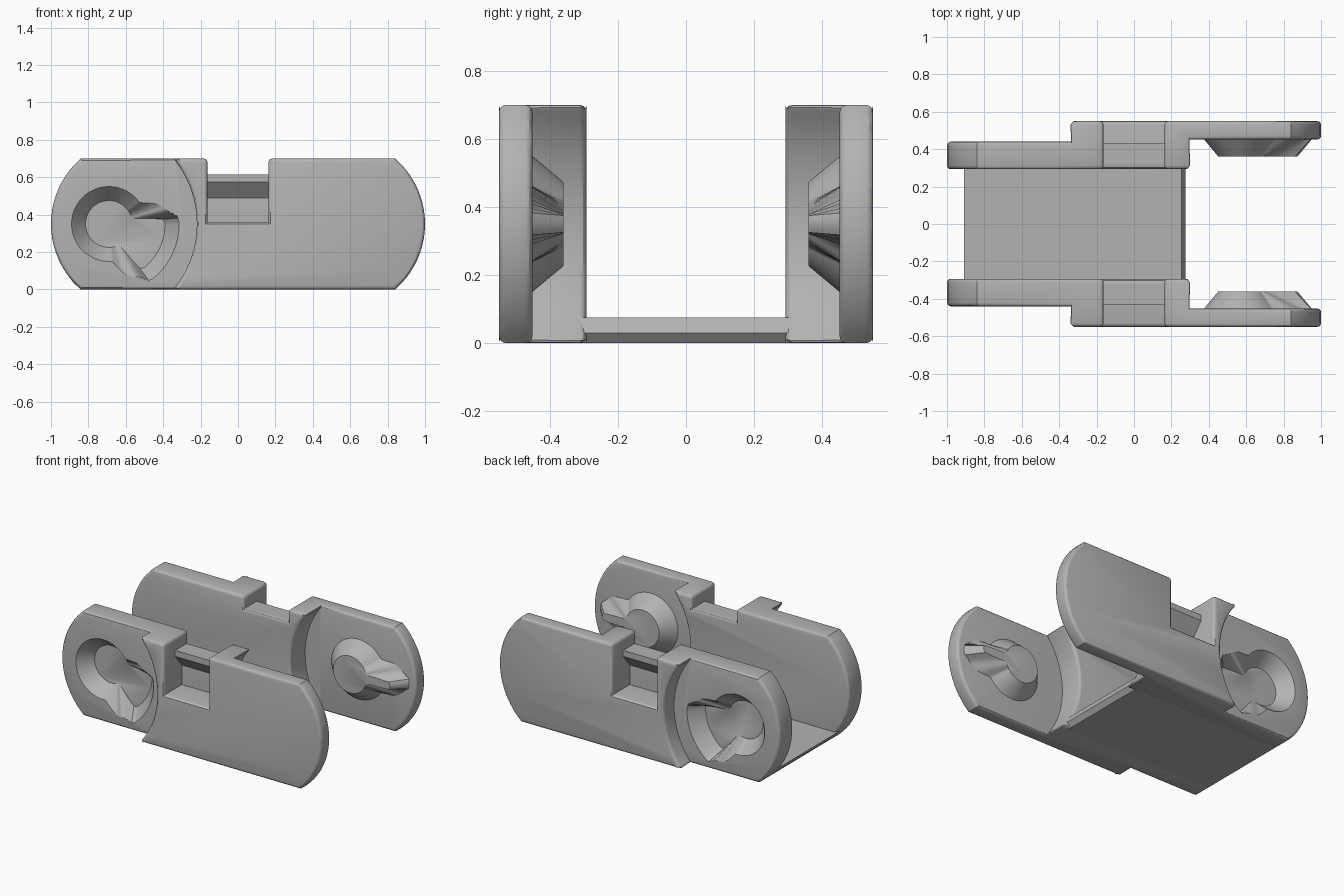
import bpy
import bmesh
from math import sin, cos, pi, radians, sqrt, asin

cube = bpy.data.objects.get("Cube")
if cube:
    bpy.data.objects.remove(cube)

grey = bpy.data.materials.new("plain_grey")
grey.use_nodes = True
GREY = (0.45, 0.45, 0.45, 1)
grey.diffuse_color = GREY
grey.node_tree.nodes["Principled BSDF"].inputs["Base Color"].default_value = GREY

MID = 0.35            # height of the pivot axis
HEIGHT = 0.7


def loft(name, rings):
    """Closed solid through rings of equal point counts."""
    bm = bmesh.new()
    loops = [[bm.verts.new(p) for p in ring] for ring in rings]
    n = len(loops[0])
    for a, b in zip(loops, loops[1:]):
        for i in range(n):
            j = (i + 1) % n
            bm.faces.new((a[i], a[j], b[j], b[i]))
    bm.faces.new(loops[0])
    bm.faces.new(loops[-1])
    bmesh.ops.recalc_face_normals(bm, faces=bm.faces)
    mesh = bpy.data.meshes.new(name)
    bm.to_mesh(mesh)
    bm.free()
    mesh.materials.append(grey)
    obj = bpy.data.objects.new(name, mesh)
    bpy.context.collection.objects.link(obj)
    return obj


def prism_y(name, pts, lo, hi):
    return loft(name, [[(x, y, z) for x, z in pts] for y in (lo, hi)])


def prism_x(name, pts, lo, hi):
    return loft(name, [[(x, y, z) for y, z in pts] for x in (lo, hi)])


def activate(obj):
    bpy.ops.object.select_all(action='DESELECT')
    obj.select_set(True)
    bpy.context.view_layer.objects.active = obj


def cut(obj, cutter):
    activate(obj)
    mod = obj.modifiers.new("cut", 'BOOLEAN')
    mod.operation = 'DIFFERENCE'
    mod.solver = 'EXACT'
    mod.object = cutter
    bpy.ops.object.modifier_apply(modifier=mod.name)
    bpy.data.objects.remove(cutter)


def round_edges(obj, width):
    """Round only the sharp outward edges."""
    bm = bmesh.new()
    bm.from_mesh(obj.data)
    bmesh.ops.remove_doubles(bm, verts=bm.verts, dist=0.0005)
    edges = [e for e in bm.edges if len(e.link_faces) == 2
             and e.is_convex and e.calc_face_angle() > radians(60)]
    bmesh.ops.bevel(bm, geom=edges, offset=width, segments=3, profile=0.5,
                    affect='EDGES', clamp_overlap=False)
    bm.to_mesh(obj.data)
    bm.free()


def finish(obj, mirror=True):
    activate(obj)
    if mirror:
        mod = obj.modifiers.new("both_sides", 'MIRROR')
        mod.use_axis = (False, True, False)
        mod.use_mirror_merge = False
        bpy.ops.object.modifier_apply(modifier=mod.name)
    bpy.ops.object.shade_smooth_by_angle(angle=radians(30))


def circle(cx, r, n=96):
    return [(cx + r * cos(2 * pi * i / n), MID + r * sin(2 * pi * i / n))
            for i in range(n)]


def key_ring(cx, y, inset, swing, n=144):
    """Round boss with a rounded key, swept downward through the swing angle."""
    reach, w, r = 0.27, 0.105 - inset, 0.2 - inset
    pts = []
    for i in range(n):
        t = -pi + 2 * pi * i / n
        d = max(t, -swing - t, 0)
        far = 0
        if d < pi / 2:
            if d > 0 and w * cos(d) < reach * sin(d):
                far = w / sin(d)
                if far * cos(d) > reach:
                    far = 0
            if not far and reach * sin(d) <= w:
                far = reach * cos(d) + sqrt(w * w - (reach * sin(d)) ** 2)
        rad = max(r, far)
        pts.append((cx + rad * cos(t), y, MID + rad * sin(t)))
    return pts


# Side plate: long profile with bowed ends
END_R, END_X = 0.463, 0.537
half = asin(MID / END_R)
N = 20
bow = [(END_X + END_R * cos(a), MID + END_R * sin(a))
       for a in (-half + 2 * half * i / N for i in range(N + 1))]
profile = bow + [(-x, z) for x, z in reversed(bow)]
plate = prism_y("side_plates", profile, 0.293, 0.55)

# Stepped laps that receive the neighbouring links
cut(plate, prism_y("outer_lap", circle(-0.77, 0.55), 0.44, 0.8))
cut(plate, prism_y("inner_lap", circle(0.73, 0.55), 0.1, 0.452))

# Latch notch, open at the top and stepped toward the inside
notch = [(0.1, 0.615), (0.36, 0.615), (0.36, 0.36), (0.8, 0.36),
         (0.8, 0.9), (0.1, 0.9)]
cut(plate, prism_x("notch", notch, -0.163, 0.163))
round_edges(plate, 0.02)

# Tapered blind socket with swing clearance
SLOPE = 0.075 / 0.09
cut(plate, loft("socket", [key_ring(-0.69, y, (0.44 - y) * SLOPE, radians(50))
                           for y in (0.35, 0.47)]))
finish(plate)

# Latch bar with sloping underside
bar = prism_x("latch_bars", [(0.32, 0.49), (0.36, 0.49), (0.43, 0.575),
                             (0.43, 0.615), (0.32, 0.615)], -0.17, 0.17)
finish(bar)

# Tapered pivot peg with a key
peg = loft("pivot_pegs", [key_ring(0.575, y, (0.452 - y) * SLOPE, 0)
                          for y in (0.36, 0.47)])
finish(peg)

# Floor joining the two plates
floor = prism_y("floor", [(-0.84, 0), (-0.879, 0.035), (-0.91, 0.075),
                          (0.255, 0.075), (0.275, 0.03), (0.25, 0)],
                -0.32, 0.32)
finish(floor, mirror=False)
